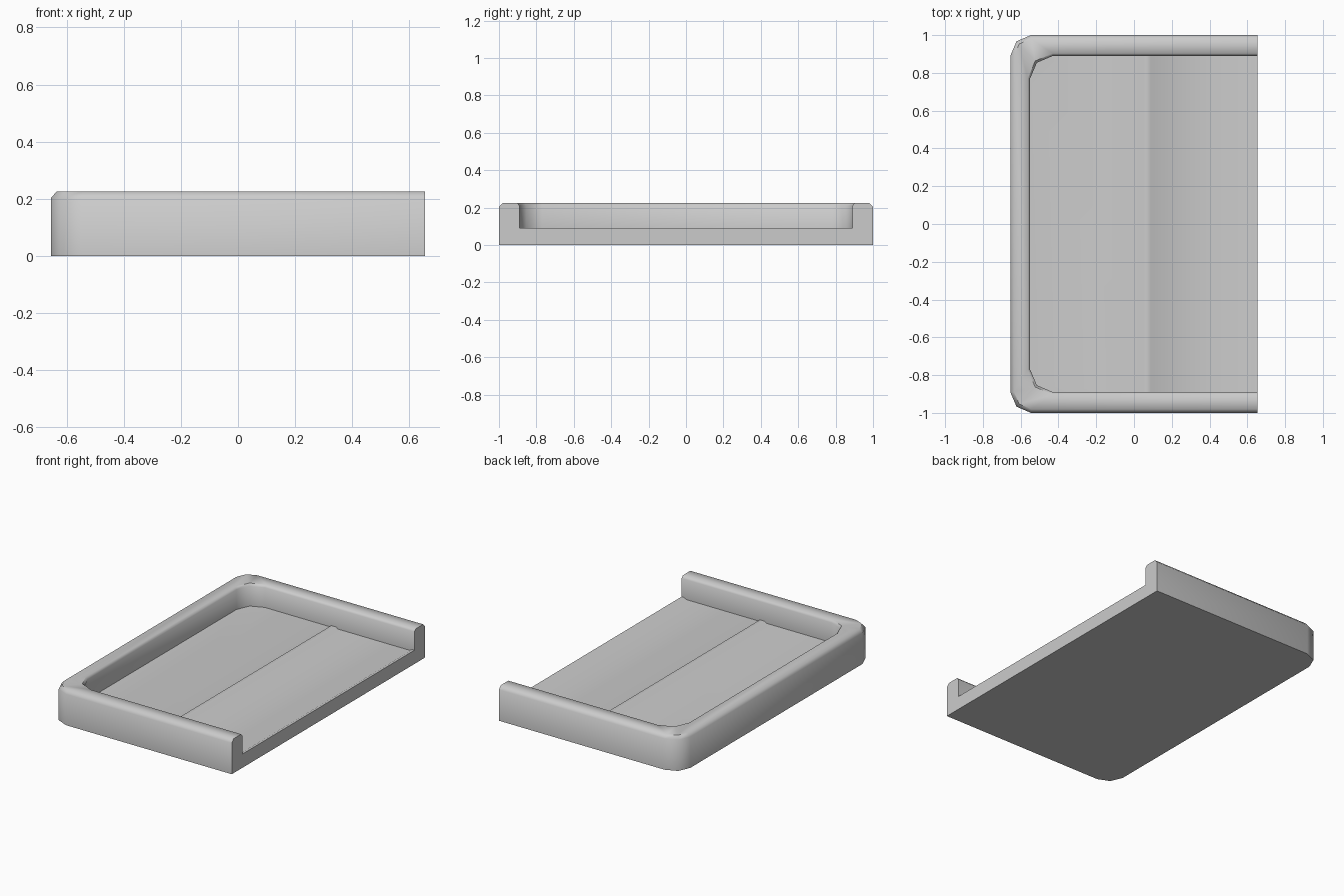
import bpy, bmesh, math

if "Cube" in bpy.data.objects:
    bpy.data.objects.remove(bpy.data.objects["Cube"])

END = 0.655                      # open end of the tray
FLOOR, LIP = 0.08, 0.09          # floor height, ridge height


def u_outline(x, y, c, z):
    """U-shaped outline, open towards +x, with two-segment rounded corners."""
    half = [(END, y), (x + c, y), (x + 0.3 * c, y - 0.3 * c), (x, y - c)]
    pts = half + [(px, -py) for px, py in reversed(half)]
    return [(px, py, z) for px, py in pts]


bm = bmesh.new()

# Rim: outer wall, chamfer, flat top, inner chamfer, inner wall
rings = [[bm.verts.new(p) for p in u_outline(*args)] for args in (
    (-0.655, 1.0, 0.11, 0.0),
    (-0.655, 1.0, 0.11, 0.203),
    (-0.635, 0.98, 0.09, 0.225),
    (-0.563, 0.903, 0.133, 0.225),
    (-0.55, 0.89, 0.12, 0.21),
    (-0.55, 0.89, 0.12, FLOOR))]
for a, b in zip(rings, rings[1:]):
    for i in range(len(a) - 1):
        bm.faces.new((a[i], a[i + 1], b[i + 1], b[i]))

# Underside
bm.faces.new(rings[0])

# Floor with a cross ridge and a raised lip at the open end
profile = [(0.04, FLOOR), (0.052, LIP), (0.088, LIP), (0.1, FLOOR),
           (0.62, FLOOR), (0.64, LIP), (END, LIP)]
left = [bm.verts.new((x, 0.89, z)) for x, z in profile]
right = [bm.verts.new((x, -0.89, z)) for x, z in profile]
bm.faces.new([left[0]] + rings[5][1:-1] + [right[0]])
for i in range(len(profile) - 1):
    bm.faces.new((left[i], left[i + 1], right[i + 1], right[i]))

# Flat end face at the open side
bm.faces.new([r[0] for r in rings[:5]] + [left[-1], right[-1]]
             + [r[-1] for r in reversed(rings[:5])])

bmesh.ops.recalc_face_normals(bm, faces=bm.faces)
mesh = bpy.data.meshes.new("open_tray")
bm.to_mesh(mesh)
bm.free()
tray = bpy.data.objects.new("open_tray", mesh)
bpy.context.collection.objects.link(tray)

# Soft rim and corners, crisp ends and ridges
bpy.context.view_layer.objects.active = tray
tray.select_set(True)
bpy.ops.object.shade_smooth_by_angle(angle=math.radians(50))
